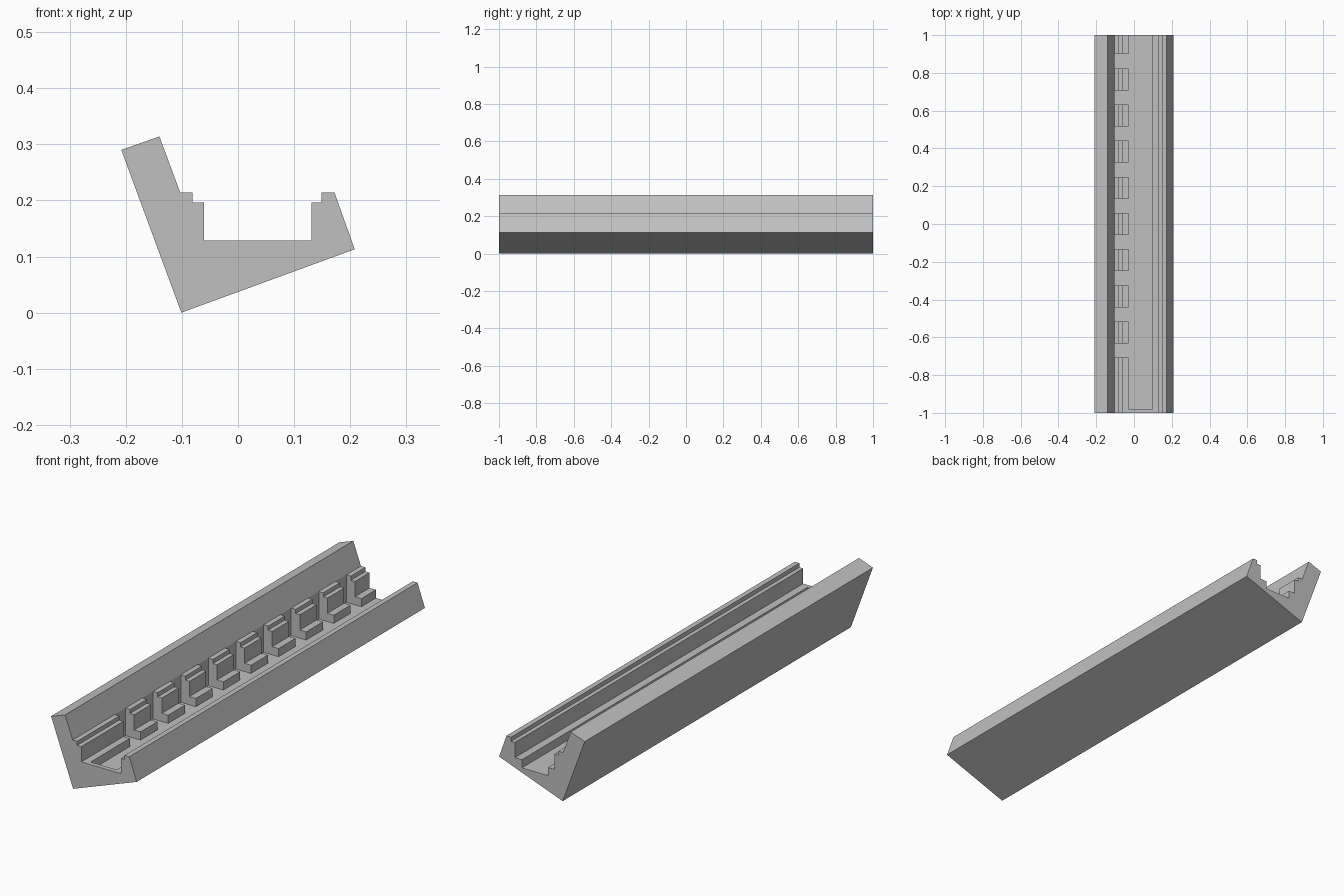
import bpy
import bmesh
from mathutils import Vector

cube = bpy.data.objects.get("Cube")
if cube:
    bpy.data.objects.remove(cube, do_unlink=True)

grey = bpy.data.materials.new("plain_grey")
grey.use_nodes = True
colour = (0.53, 0.53, 0.53, 1)
grey.diffuse_color = colour
grey.node_tree.nodes["Principled BSDF"].inputs["Base Color"].default_value = colour


def extrude_outline(name, outline, offset):
    """Turn a closed outline into a solid prism along the offset."""
    bm = bmesh.new()
    face = bm.faces.new([bm.verts.new(p) for p in outline])
    moved = bmesh.ops.extrude_face_region(bm, geom=[face])["geom"]
    verts = [g for g in moved if isinstance(g, bmesh.types.BMVert)]
    bmesh.ops.translate(bm, verts=verts, vec=Vector(offset))
    bmesh.ops.recalc_face_normals(bm, faces=bm.faces)
    mesh = bpy.data.meshes.new(name)
    bm.to_mesh(mesh)
    bm.free()
    mesh.materials.append(grey)
    obj = bpy.data.objects.new(name, mesh)
    bpy.context.collection.objects.link(obj)
    return obj


# Tilted channel with stepped inner walls, swept along its length
profile = [
    (-0.101, 0), (0.208, 0.113), (0.172, 0.214), (0.149, 0.214),
    (0.149, 0.196), (0.131, 0.196), (0.131, 0.129), (-0.061, 0.129),
    (-0.061, 0.196), (-0.081, 0.196), (-0.081, 0.214), (-0.103, 0.214),
    (-0.14, 0.314), (-0.208, 0.29),
]
body = extrude_outline("channel_rail", [(x, -1, z) for x, z in profile], (0, 2, 0))

# Comb-shaped cutter: floor pocket open at the back, plus slots between the teeth
floor_z, pocket_left, pocket_right, slot_back = 0.093, -0.03, 0.097, -0.103
first_slot, pitch, slot_width = -0.708, 0.1915, 0.075
comb = [(pocket_left, 1.1), (pocket_right, 1.1), (pocket_right, -0.98), (pocket_left, -0.98)]
for i in range(9):
    start = first_slot + i * pitch
    end = start + slot_width
    comb += [(pocket_left, start), (slot_back, start), (slot_back, end), (pocket_left, end)]
cutter = extrude_outline("pocket_cutter", [(x, y, floor_z) for x, y in comb], (0, 0, 0.15))
cutter.hide_render = True

cut = body.modifiers.new("pocket", "BOOLEAN")
cut.operation = "DIFFERENCE"
cut.solver = "EXACT"
cut.object = cutter
bpy.context.view_layer.objects.active = body
bpy.ops.object.modifier_apply(modifier=cut.name)
bpy.data.objects.remove(cutter, do_unlink=True)
